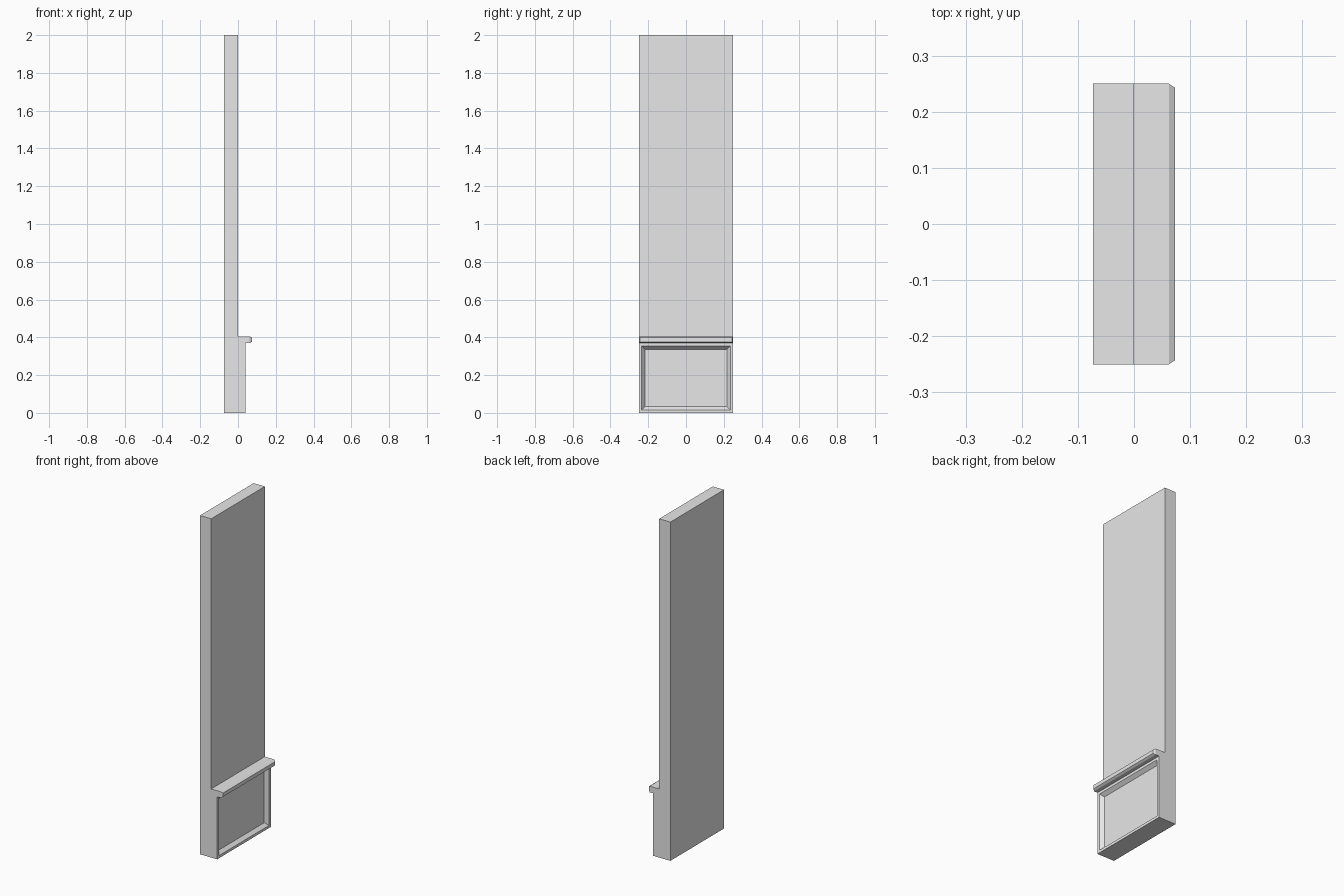
import bpy
import bmesh
from mathutils import Vector

cube = bpy.data.objects.get("Cube")
if cube:
    bpy.data.objects.remove(cube)

BACK, WALL_FACE, BASE_FACE = -0.073, 0.0, 0.039
HALF_WIDTH, LEDGE_BOTTOM, LEDGE_TOP = 0.25, 0.369, 0.405

grey = bpy.data.materials.new("plain grey")
grey.use_nodes = True
colour = (0.8, 0.8, 0.8, 1)
grey.diffuse_color = colour
grey.node_tree.nodes["Principled BSDF"].inputs["Base Color"].default_value = colour


def box(name, x0, x1, z0, z1, edit=None):
    """Full-width block; edit reshapes its outward (+x) face."""
    bm = bmesh.new()
    bmesh.ops.create_cube(bm, size=1)
    for v in bm.verts:
        v.co = Vector((x1 if v.co.x > 0 else x0,
                       v.co.y * 2 * HALF_WIDTH,
                       z1 if v.co.z > 0 else z0))
    if edit:
        bm.normal_update()
        edit(bm, max(bm.faces, key=lambda f: f.normal.x))
    mesh = bpy.data.meshes.new(name)
    bm.to_mesh(mesh)
    bm.free()
    mesh.materials.append(grey)
    obj = bpy.data.objects.new(name, mesh)
    bpy.context.collection.objects.link(obj)
    return obj


def sunken_panel(bm, face):
    # Flat border, then a sloped moulding down to the panel
    bmesh.ops.inset_region(bm, faces=[face], thickness=0.022)
    bmesh.ops.inset_region(bm, faces=[face], thickness=0.024, depth=-0.02)


def chamfered_nose(bm, face):
    bmesh.ops.inset_region(bm, faces=[face], thickness=0.01, depth=0.011)


# Tall wall slab
box("wall_slab", BACK, WALL_FACE, 0, 2)
# Panelled lower section
box("base_panel", WALL_FACE, BASE_FACE, 0, LEDGE_BOTTOM, sunken_panel)
# Projecting ledge with chamfered nose
box("ledge", WALL_FACE, 0.062, LEDGE_BOTTOM, LEDGE_TOP, chamfered_nose)
